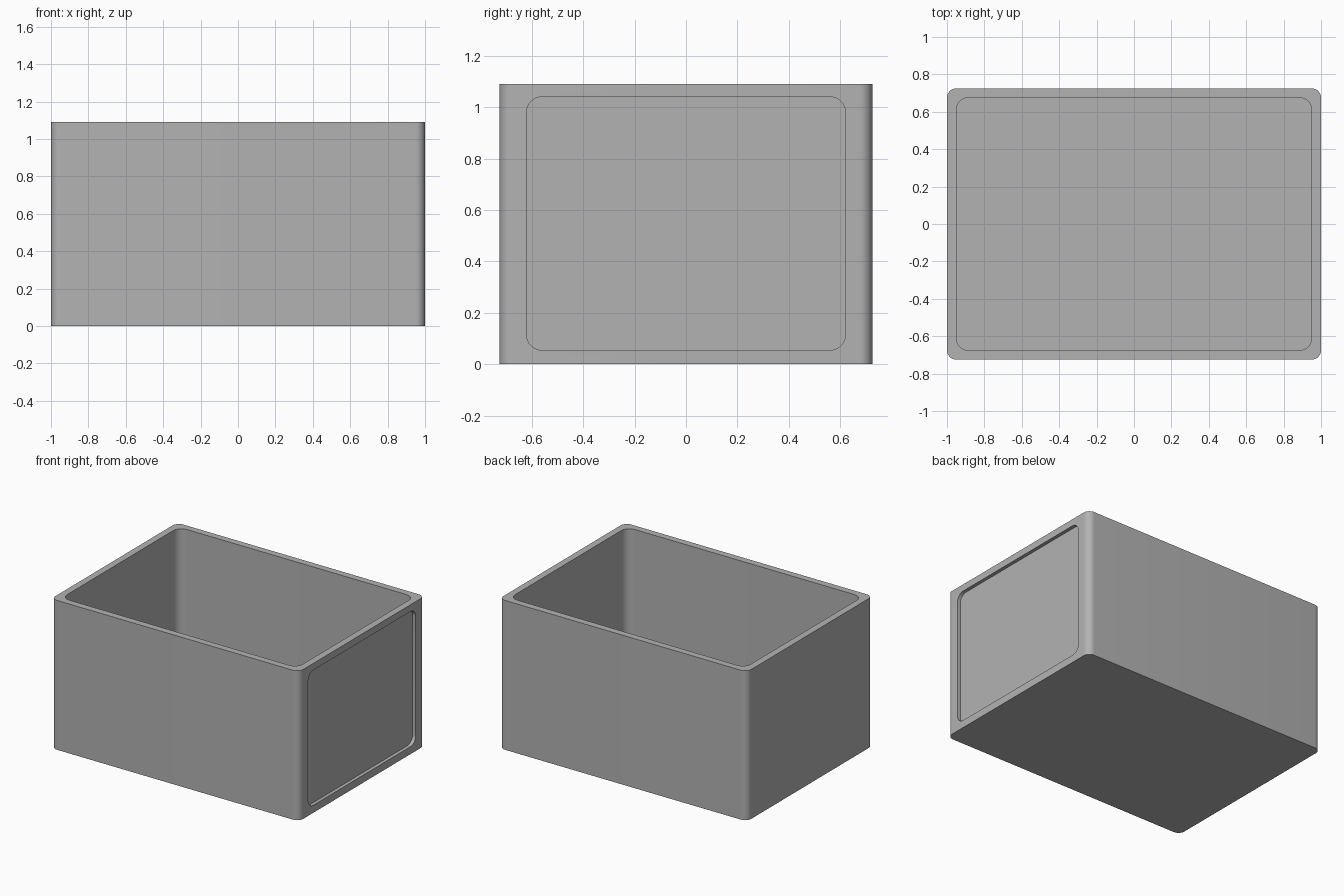
import bpy, bmesh, math
from mathutils import Matrix, Vector

LENGTH, DEPTH, HEIGHT = 2.0, 1.45, 1.09
WALL = 0.05
RECESS = 0.025

default = bpy.data.objects.get("Cube")
if default:
    bpy.data.objects.remove(default, do_unlink=True)

grey = bpy.data.materials.new("plain grey")
grey.use_nodes = True
grey.diffuse_color = (0.45, 0.45, 0.45, 1)
grey.node_tree.nodes["Principled BSDF"].inputs["Base Color"].default_value = (0.45, 0.45, 0.45, 1)


def rounded_block(name, size, center, radius, axis):
    """Box whose four edges along the given axis are rounded."""
    bm = bmesh.new()
    bmesh.ops.create_cube(bm, size=1, matrix=Matrix.Translation(center) @ Matrix.Diagonal((*size, 1)))
    edges = [e for e in bm.edges
             if abs((e.verts[0].co - e.verts[1].co).normalized()[axis]) > 0.9]
    bmesh.ops.bevel(bm, geom=edges, offset=radius, segments=10, profile=0.5, affect='EDGES')
    bmesh.ops.recalc_face_normals(bm, faces=bm.faces)
    mesh = bpy.data.meshes.new(name)
    bm.to_mesh(mesh)
    bm.free()
    mesh.materials.append(grey)
    obj = bpy.data.objects.new(name, mesh)
    bpy.context.collection.objects.link(obj)
    return obj


# Outer shell
box = rounded_block("open_box", (LENGTH, DEPTH, HEIGHT), Vector((0, 0, HEIGHT / 2)), 0.05, 2)

# Hollow interior, open at the top
cavity = rounded_block("cavity_cutter", (LENGTH - 2 * WALL, DEPTH - 2 * WALL, HEIGHT),
                       Vector((0, 0, HEIGHT / 2 + WALL)), 0.065, 2)

# Shallow rounded panel sunk into the +x end
panel = rounded_block("end_panel_cutter", (0.2, 1.24, 0.985),
                      Vector((LENGTH / 2 - RECESS + 0.1, 0, 0.5475)), 0.06, 0)

bpy.context.view_layer.objects.active = box
box.select_set(True)
for cutter in (cavity, panel):
    mod = box.modifiers.new(cutter.name, 'BOOLEAN')
    mod.operation = 'DIFFERENCE'
    mod.solver = 'EXACT'
    mod.object = cutter
    bpy.ops.object.modifier_apply(modifier=mod.name)
    bpy.data.objects.remove(cutter, do_unlink=True)

bpy.ops.object.shade_smooth_by_angle(angle=math.radians(30))
